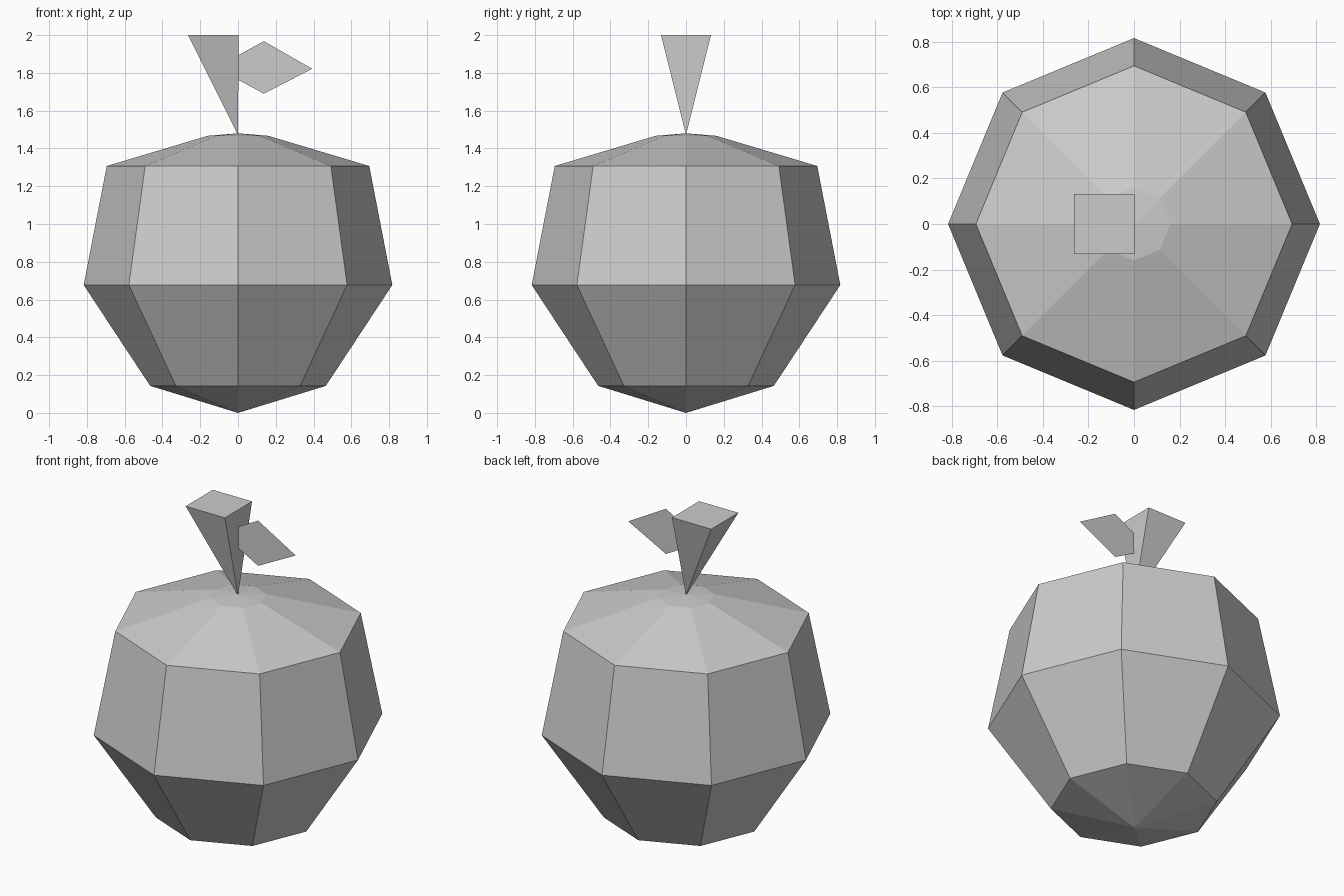
import bpy
from math import cos, sin, pi

cube = bpy.data.objects.get("Cube")
if cube:
    bpy.data.objects.remove(cube, do_unlink=True)

GREY = (0.6, 0.6, 0.6, 1.0)
grey = bpy.data.materials.new("plain grey")
grey.use_nodes = True
grey.diffuse_color = GREY
grey.node_tree.nodes["Principled BSDF"].inputs["Base Color"].default_value = GREY


def add_part(name, verts, faces):
    mesh = bpy.data.meshes.new(name)
    mesh.from_pydata(verts, [], faces)
    mesh.materials.append(grey)
    mesh.update()
    part = bpy.data.objects.new(name, mesh)
    bpy.context.collection.objects.link(part)
    return part


# Fruit body: eight-sided rings between two poles
SIDES = 8
rings = [(0.465, 0.143), (0.817, 0.677), (0.695, 1.307), (0.16, 1.467)]
verts = [(r * cos(2 * pi * i / SIDES), r * sin(2 * pi * i / SIDES), z)
         for r, z in rings for i in range(SIDES)]
bottom = len(verts)
top = bottom + 1
verts += [(0, 0, 0), (0, 0, 1.48)]
last = (len(rings) - 1) * SIDES
faces = []
for i in range(SIDES):
    j = (i + 1) % SIDES
    faces.append((bottom, j, i))
    faces.append((top, last + i, last + j))
    for k in range(0, last, SIDES):
        faces.append((k + i, k + j, k + SIDES + j, k + SIDES + i))
add_part("fruit_body", verts, faces)

# Stem: leaning upside-down pyramid, upright on its right-hand side
w = 0.132
add_part("stem",
         [(0, 0, 1.47), (-2 * w, -w, 2), (0.003, -w, 2), (0.003, w, 2), (-2 * w, w, 2)],
         [(1, 2, 3, 4), (0, 2, 1), (0, 3, 2), (0, 4, 3), (0, 1, 4)])

# Leaf: thin flat diamond growing out of the stem
add_part("leaf",
         [(-0.12, 0, 1.828), (0.137, 0, 1.69), (0.393, 0, 1.822), (0.137, 0, 1.968)],
         [(0, 1, 2, 3)])
